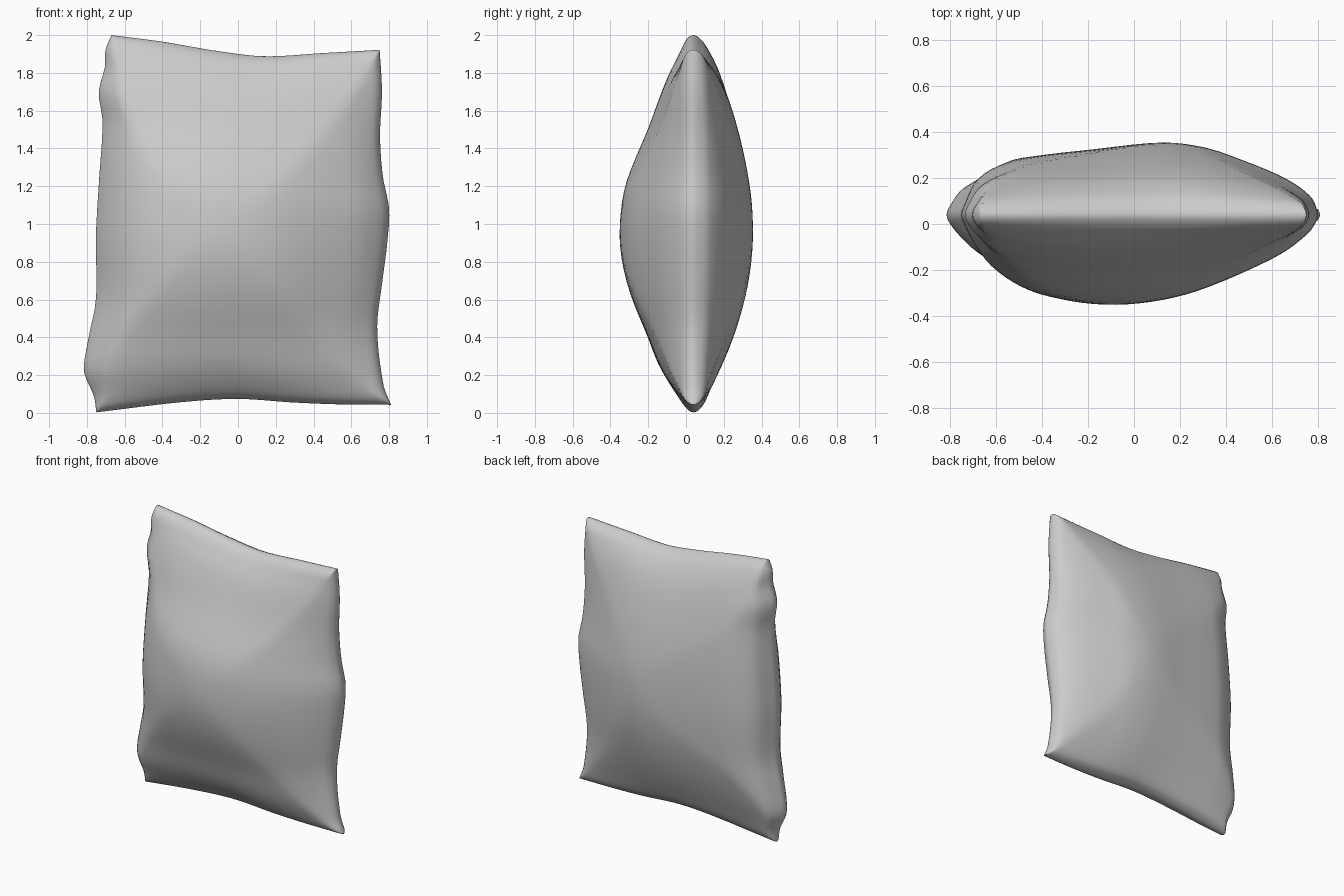
import bpy, bmesh, math

if "Cube" in bpy.data.objects:
    bpy.data.objects.remove(bpy.data.objects["Cube"])

N = 48
SEAM_Y = 0.04
EDGE_R = 0.055     # radius of the rounded seam edge
FULLNESS = 0.4     # how much the corners fill out


def curve(points):
    """Smooth cubic interpolation through (position, value) pairs."""
    p = points
    n = len(p)

    def slope(i):
        a, b = p[max(i - 1, 0)], p[min(i + 1, n - 1)]
        return (b[1] - a[1]) / (b[0] - a[0])

    def f(x):
        i = 0
        while i < n - 2 and x > p[i + 1][0]:
            i += 1
        h = p[i + 1][0] - p[i][0]
        k = (x - p[i][0]) / h
        return ((2*k**3 - 3*k**2 + 1) * p[i][1] + (k**3 - 2*k**2 + k) * h * slope(i)
                + (3*k**2 - 2*k**3) * p[i + 1][1] + (k**3 - k**2) * h * slope(i + 1))
    return f


# Outline of the four seams
left = curve([(0, -.75), (.043, -.763), (.108, -.815), (.2, -.79), (.3, -.752), (.47, -.752),
              (.62, -.735), (.77, -.717), (.85, -.737), (.915, -.705), (.96, -.702), (1, -.67)])
right = curve([(0, .81), (.056, .77), (.216, .737), (.35, .765), (.456, .79), (.552, .8),
               (.643, .767), (.755, .752), (.883, .762), (1, .75)])
bottom = curve([(0, .003), (.29, .057), (.48, .074), (.67, .055), (.83, .045), (1, .043)])
top = curve([(0, 2.0), (.19, 1.965), (.39, 1.917), (.57, 1.888), (.79, 1.905), (1, 1.922)])

# Puffiness across the width and the height, for each side
front_w = curve([(0, 0), (.03, .26), (.083, .56), (.18, .82), (.295, .95), (.4, 1), (.5, .987),
                 (.6, .92), (.69, .81), (.82, .59), (.915, .385), (.98, .15), (1, 0)])
front_h = curve([(0, 0), (.012, .15), (.085, .43), (.19, .64), (.3, .85), (.4, .97), (.495, 1),
                 (.617, .92), (.777, .615), (.91, .36), (.98, .13), (1, 0)])
back_w = curve([(0, 0), (.04, .45), (.13, .73), (.205, .81), (.37, .905), (.565, 1), (.68, .935),
                (.77, .79), (.915, .48), (.985, .2), (1, 0)])
back_h = curve([(0, 0), (.012, .16), (.085, .42), (.19, .68), (.3, .87), (.4, .97), (.5, 1),
                (.617, .95), (.777, .76), (.91, .5), (.98, .22), (1, 0)])

bm = bmesh.new()


def panel(sign, depth, fw, fh):
    """One cloth side of the pillow, denser toward the seams."""
    rows = []
    for j in range(N + 1):
        t = (1 - math.cos(math.pi * j / N)) / 2
        row = []
        for i in range(N + 1):
            s = (1 - math.cos(math.pi * i / N)) / 2
            x = (1 - s) * left(t) + s * right(t)
            z = (1 - t) * bottom(s) + t * top(s)
            # rounded rim, fading to zero thickness on the seam
            d = min(1, max(0, min(s, 1 - s, t, 1 - t)) / 0.04)
            rim = EDGE_R * math.sqrt(1 - (1 - d) ** 2)
            p, q = max(fw(s), 0), max(fh(t), 0)
            puff = depth * ((1 - FULLNESS) * p * q + FULLNESS * min(p, q))
            half = (puff ** 3 + rim ** 3) ** (1 / 3)
            row.append(bm.verts.new((x, SEAM_Y + sign * half, z)))
        rows.append(row)
    for j in range(N):
        for i in range(N):
            bm.faces.new((rows[j][i], rows[j][i + 1], rows[j + 1][i + 1], rows[j + 1][i]))


# Front and back panels welded along the seam
panel(-1, 0.39, front_w, front_h)
panel(1, 0.314, back_w, back_h)
bmesh.ops.remove_doubles(bm, verts=bm.verts, dist=0.0003)
bmesh.ops.recalc_face_normals(bm, faces=bm.faces)
for f in bm.faces:
    f.smooth = True

mesh = bpy.data.meshes.new("pillow")
bm.to_mesh(mesh)
bm.free()
pillow = bpy.data.objects.new("pillow", mesh)
bpy.context.collection.objects.link(pillow)
